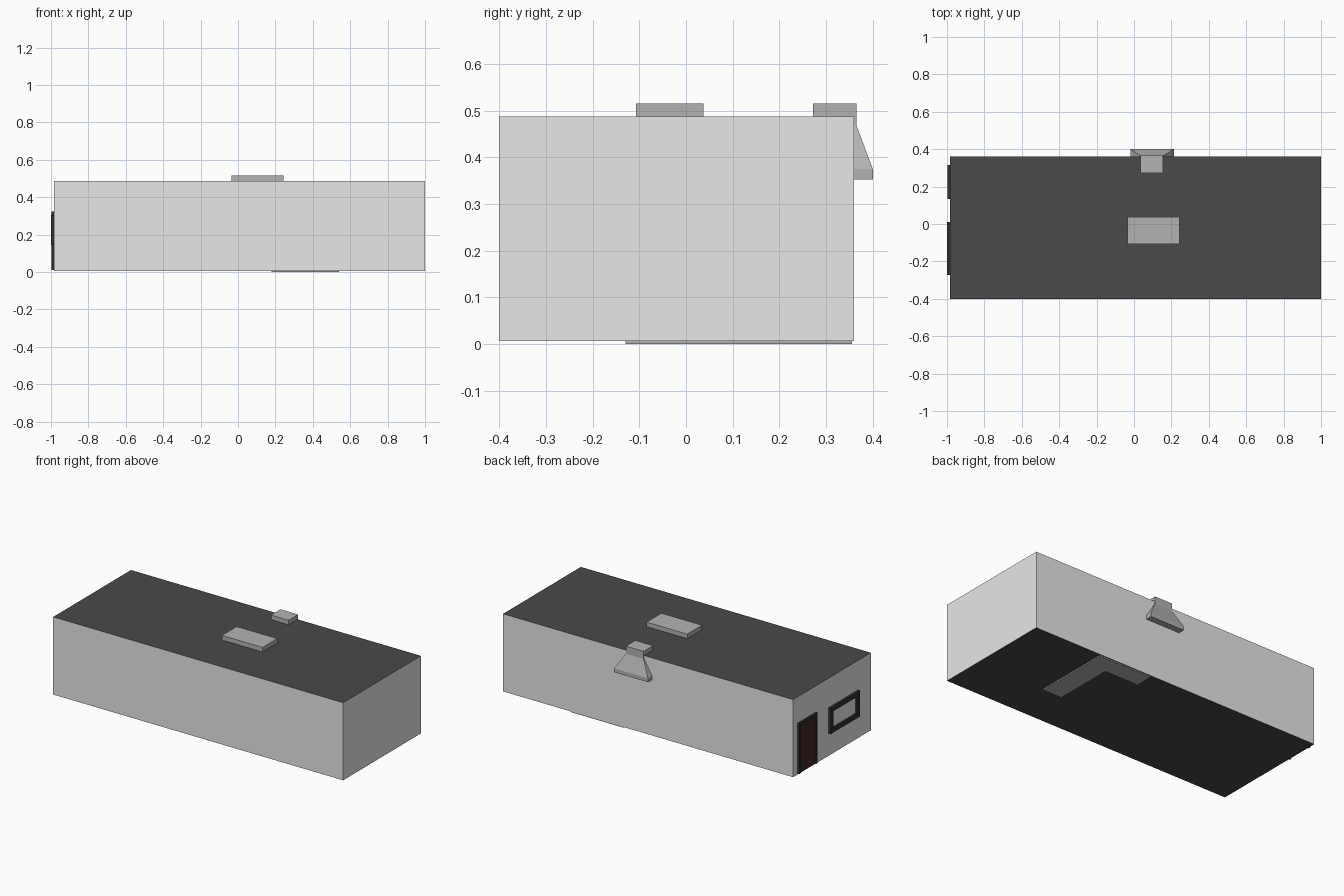
import bpy, bmesh

if "Cube" in bpy.data.objects:
    bpy.data.objects.remove(bpy.data.objects["Cube"])


def material(name, rgb):
    m = bpy.data.materials.new(name)
    m.diffuse_color = (*rgb, 1)
    m.use_nodes = True
    m.node_tree.nodes["Principled BSDF"].inputs["Base Color"].default_value = m.diffuse_color
    return m


WALL = material("pale grey wall", (0.8, 0.8, 0.8))
ROOF = material("charcoal roof", (0.067, 0.067, 0.067))
METAL = material("mid grey metal", (0.45, 0.45, 0.45))
FRAME = material("black frame", (0.03, 0.03, 0.03))
DOOR = material("dark red door", (0.065, 0.02, 0.02))


def finish(name, bm, *mats):
    bmesh.ops.recalc_face_normals(bm, faces=bm.faces)
    me = bpy.data.meshes.new(name)
    bm.to_mesh(me)
    bm.free()
    for m in mats:
        me.materials.append(m)
    ob = bpy.data.objects.new(name, me)
    bpy.context.collection.objects.link(ob)
    return ob


def loft(name, rings, *mats):
    """Join point rings of equal length and cap both ends."""
    bm = bmesh.new()
    loops = [[bm.verts.new(p) for p in r] for r in rings]
    n = len(loops[0])
    for a, b in zip(loops, loops[1:]):
        for i in range(n):
            j = (i + 1) % n
            bm.faces.new((a[i], a[j], b[j], b[i]))
    bm.faces.new(loops[0])
    bm.faces.new(loops[-1])
    return finish(name, bm, *mats)


def rect(x0, x1, y0, y1, z):
    return [(x0, y0, z), (x1, y0, z), (x1, y1, z), (x0, y1, z)]


def box(name, x, y, z, *mats):
    return loft(name, [rect(*x, *y, z[0]), rect(*x, *y, z[1])], *mats)


# Building shell: pale walls, dark roof and underside
shell = box("building_shell", (-0.985, 1.0), (-0.40, 0.36), (0.007, 0.487), WALL, ROOF)
for p in shell.data.polygons:
    p.material_index = int(abs(p.normal.z) > 0.5)

# Roof units
box("roof_hatch", (-0.035, 0.243), (-0.107, 0.037), (0.487, 0.515), METAL)
box("vent_cap", (0.035, 0.156), (0.272, 0.365), (0.487, 0.515), METAL)

# Flared vent hood hanging on the back wall
hood = [(-0.02, 0.214, 0.40, 0.352), (-0.02, 0.214, 0.40, 0.375),
        (0.035, 0.156, 0.365, 0.468), (0.035, 0.156, 0.365, 0.487)]
loft("vent_hood", [rect(a, b, 0.355, y, z) for a, b, y, z in hood], METAL)

# L-shaped plate under the floor
ell = [(0.41, -0.13), (0.54, -0.13), (0.54, 0.355),
       (0.18, 0.355), (0.18, 0.245), (0.41, 0.245)]
loft("underfloor_plate", [[(x, y, z) for x, y in ell] for z in (0, 0.0075)], METAL)


# Door and window on the left end wall
def opening(name, y0, y1, z0, z1, bar, front, bottom_bar, panel_mat, panel_x):
    back = -0.985
    zi = z0 + (bar if bottom_bar else 0)
    for side, a, b in (("left", y1 - bar, y1), ("right", y0, y0 + bar)):
        box(f"{name}_frame_{side}", (front, back), (a, b), (z0, z1), FRAME)
    box(f"{name}_frame_top", (front, back), (y0 + bar, y1 - bar), (z1 - bar, z1), FRAME)
    if bottom_bar:
        box(f"{name}_frame_bottom", (front, back), (y0 + bar, y1 - bar), (z0, zi), FRAME)
    box(f"{name}_panel", (panel_x, back), (y0 + bar, y1 - bar), (zi, z1 - bar), panel_mat)


opening("door", 0.135, 0.315, 0.012, 0.325, 0.018, -0.996, False, DOOR, -0.991)
opening("window", -0.272, 0.012, 0.145, 0.305, 0.028, -1.0, True, WALL, -0.988)
